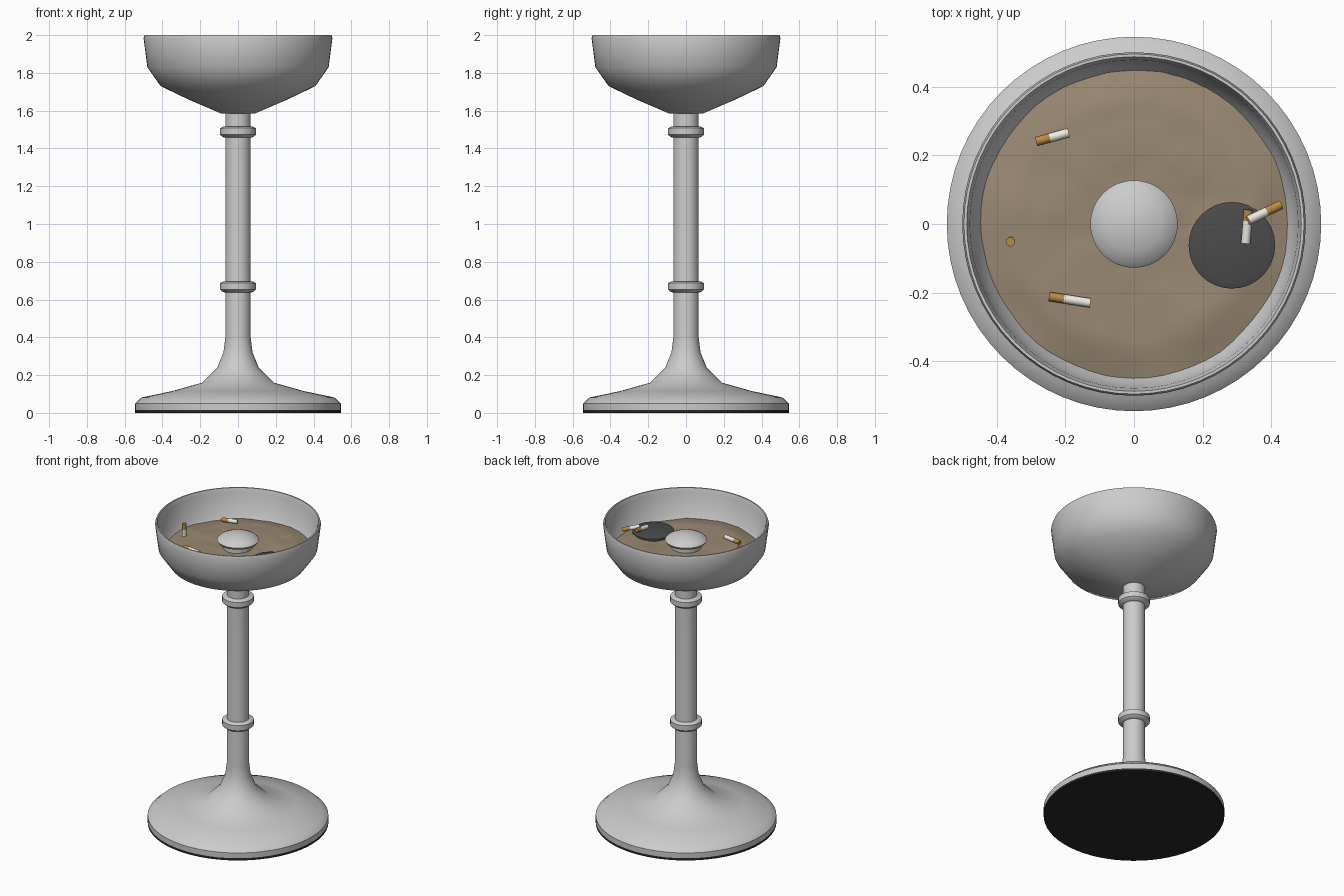
import bpy, bmesh, math
from mathutils import Vector, noise

if "Cube" in bpy.data.objects:
    bpy.data.objects.remove(bpy.data.objects["Cube"])


def material(name, col):
    m = bpy.data.materials.new(name)
    m.diffuse_color = (*col, 1)
    m.use_nodes = True
    m.node_tree.nodes["Principled BSDF"].inputs["Base Color"].default_value = m.diffuse_color
    return m


BLACK = material("rubber", (0.02, 0.02, 0.02))
ASH = material("ash", (0.07, 0.07, 0.07))
SAND = material("sand", (0.32, 0.25, 0.17))
FILTER = material("filter", (0.50, 0.25, 0.06))
PAPER = material("paper", (0.85, 0.83, 0.78))


def finish(bm, name, mats=(), angle=35):
    bmesh.ops.recalc_face_normals(bm, faces=bm.faces)
    me = bpy.data.meshes.new(name)
    bm.to_mesh(me)
    bm.free()
    ob = bpy.data.objects.new(name, me)
    bpy.context.collection.objects.link(ob)
    for m in mats:
        me.materials.append(m)
    bpy.ops.object.select_all(action='DESELECT')
    ob.select_set(True)
    bpy.context.view_layer.objects.active = ob
    bpy.ops.object.shade_smooth_by_angle(angle=math.radians(angle))
    return ob


def lathe(name, profile, mats=(), segs=64, angle=35):
    """Revolve (radius, z) points around the z axis."""
    bm = bmesh.new()
    vs = [bm.verts.new((r, 0, z)) for r, z in profile]
    es = [bm.edges.new(p) for p in zip(vs, vs[1:])]
    bmesh.ops.spin(bm, geom=vs + es, cent=(0, 0, 0), axis=(0, 0, 1),
                   angle=2 * math.pi, steps=segs, use_merge=True)
    bmesh.ops.remove_doubles(bm, verts=bm.verts, dist=1e-5)
    return finish(bm, name, mats, angle)


# Foot and pole
lathe("rubber_pad", [(0, 0), (0.545, 0), (0.545, 0.015), (0, 0.015)], [BLACK])
lathe("base_and_pole", [(0, 0.015), (0.545, 0.015), (0.545, 0.05), (0.51, 0.082),
                        (0.35, 0.115), (0.19, 0.16), (0.11, 0.24), (0.077, 0.32),
                        (0.067, 0.40), (0.067, 1.60), (0, 1.60)])
for label, z in (("lower", 0.67), ("upper", 1.49)):
    lathe(label + "_collar", [(0.066, z - 0.033), (0.08, z - 0.03), (0.095, z - 0.017),
                              (0.095, z + 0.017), (0.08, z + 0.025), (0.066, z + 0.027)])

# Bowl with a thin wall
lathe("bowl", [(0, 1.585), (0.09, 1.585), (0.26, 1.658), (0.41, 1.73), (0.48, 1.83),
               (0.50, 1.985), (0.495, 2.0), (0.487, 2.0), (0.478, 1.97), (0.463, 1.83),
               (0.39, 1.745), (0.25, 1.675), (0, 1.63)], angle=40)

# Central knob
lathe("knob", [(0, 1.928), (0.04, 1.924), (0.08, 1.913), (0.112, 1.898), (0.127, 1.883),
               (0.12, 1.87), (0.09, 1.857), (0.09, 1.64), (0, 1.64)], angle=50)


# Uneven sand, dropping slightly to the wall
def sand_z(x, y):
    r = math.hypot(x, y)
    bump = noise.noise(Vector((x * 6, y * 6, 0.3))) * 0.009
    bump += noise.noise(Vector((x * 18, y * 18, 2.0))) * 0.003
    return 1.833 + bump - 0.025 * max(0, (r - 0.36) / 0.1)


bm = bmesh.new()
N, RINGS = 72, 18
rings = []
for i in range(1, RINGS + 1):
    ring = []
    for j in range(N):
        a = 2 * math.pi * j / N
        edge = 0.452 + 0.008 * noise.noise(Vector((math.cos(a) * 2, math.sin(a) * 2, 5)))
        x, y = math.cos(a) * edge * i / RINGS, math.sin(a) * edge * i / RINGS
        ring.append(bm.verts.new((x, y, sand_z(x, y))))
    rings.append(ring)
bm.faces.new(rings[0])
for a, b in zip(rings, rings[1:]):
    for j in range(N):
        k = (j + 1) % N
        bm.faces.new((a[j], b[j], b[k], a[k]))
finish(bm, "sand", [SAND], 60)

# Dark ash patch
patch = lathe("ash_patch", [(0, 1.848), (0.11, 1.847), (0.126, 1.842), (0.126, 1.80)],
              [ASH], 32)
patch.location = (0.285, -0.062, 0)


# Cigarette butts: filter end first, then paper end
def butt(name, start, end, split=0.42, r=0.0135):
    start, end = Vector(start), Vector(end)
    length = (end - start).length
    ob = lathe(name, [(0, 0), (r, 0), (r, length * split), (r, length), (0, length)],
               [FILTER, PAPER], 12, 40)
    for p in ob.data.polygons:
        p.material_index = int(p.center.z > length * split)
    ob.location = start
    ob.rotation_euler = (end - start).to_track_quat('Z', 'Y').to_euler()


butt("butt_back", (-0.285, 0.24, 1.847), (-0.19, 0.266, 1.847))
butt("butt_front", (-0.247, -0.211, 1.847), (-0.127, -0.23, 1.847), 0.36)
butt("butt_upright", (-0.36, -0.052, 1.913), (-0.36, -0.05, 1.81), 0.38)
butt("butt_on_ash", (0.333, 0.042, 1.87), (0.325, -0.056, 1.86), 0.33)
butt("butt_leaning", (0.427, 0.056, 1.855), (0.332, 0.01, 1.885), 0.45)
